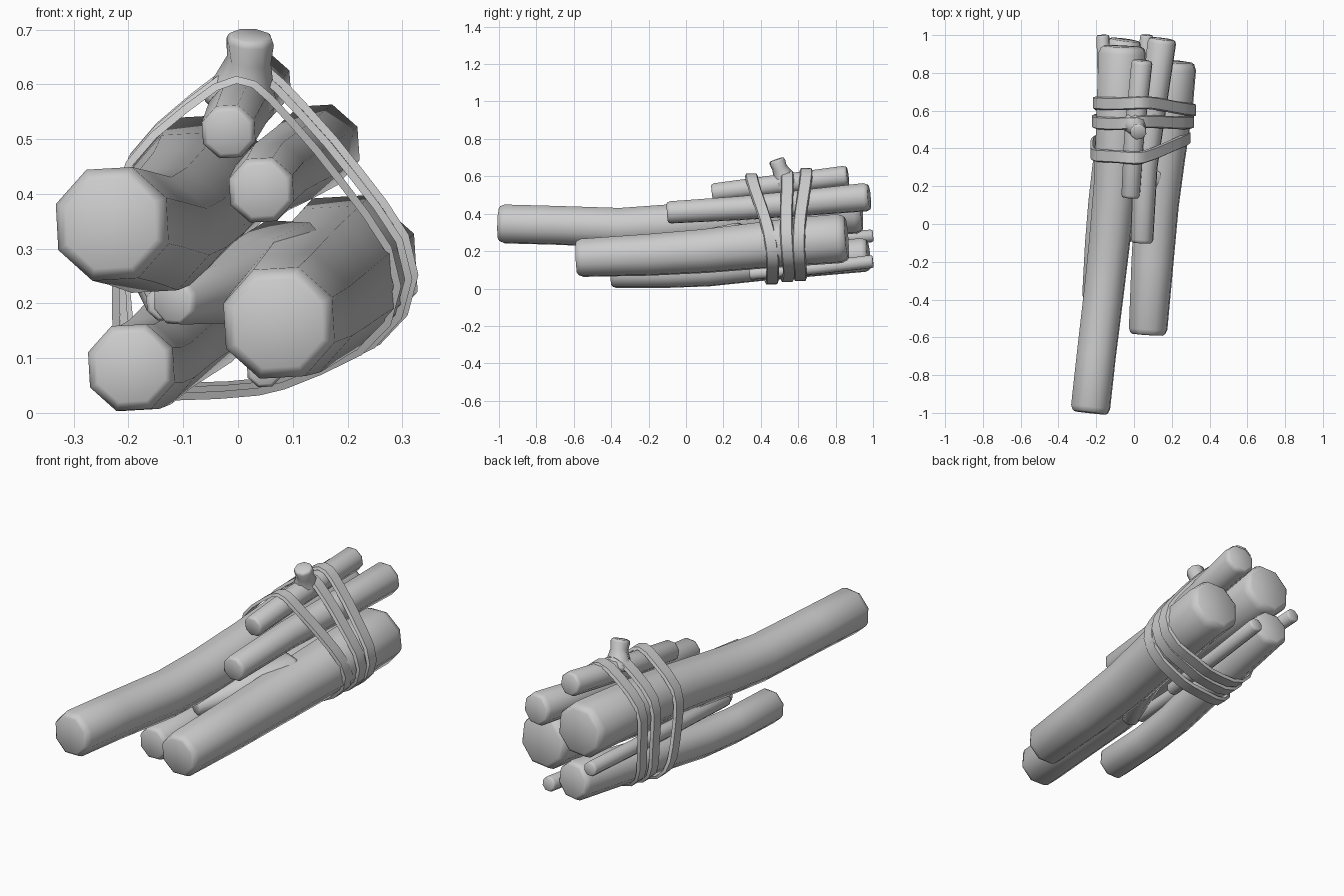
import bpy, bmesh, math
from mathutils import Vector

if "Cube" in bpy.data.objects:
    bpy.data.objects.remove(bpy.data.objects["Cube"])

SIDES = 8


def finish(name, bm, angle=60):
    bmesh.ops.recalc_face_normals(bm, faces=bm.faces)
    me = bpy.data.meshes.new(name)
    bm.to_mesh(me)
    bm.free()
    ob = bpy.data.objects.new(name, me)
    bpy.context.collection.objects.link(ob)
    bpy.ops.object.select_all(action='DESELECT')
    ob.select_set(True)
    bpy.context.view_layer.objects.active = ob
    bpy.ops.object.shade_smooth_by_angle(angle=math.radians(angle))
    return ob


def sample(path, y):
    """Centre x, z and radius of a log at a given y, or None outside it."""
    for a, b in zip(path, path[1:]):
        if a[1] <= y <= b[1]:
            t = (y - a[1]) / (b[1] - a[1])
            return [a[i] + (b[i] - a[i]) * t for i in (0, 2, 3)]


def make_log(name, path, turn=0.45):
    """Eight-sided log through (x, y, z, radius) points with rounded ends."""
    pts = [(Vector(p[:3]), p[3]) for p in path]

    def end(p, q):
        d = (q[0] - p[0]).normalized()
        r = p[1]
        return [(p[0], r * .8), (p[0] + d * r * .07, r * .91), (p[0] + d * r * .28, r)]
    stations = end(pts[0], pts[1]) + pts[1:-1] + end(pts[-1], pts[-2])[::-1]
    bm = bmesh.new()
    rings = []
    for i, (c, r) in enumerate(stations):
        d = (stations[min(i + 1, len(stations) - 1)][0] - stations[max(i - 1, 0)][0]).normalized()
        u = d.cross(Vector((0, 0, 1))).normalized()
        v = u.cross(d)
        rings.append([bm.verts.new(c + r * (u * math.cos(a) + v * math.sin(a)))
                      for a in (turn + math.tau * k / SIDES for k in range(SIDES))])
    for a, b in zip(rings, rings[1:]):
        for k in range(SIDES):
            j = (k + 1) % SIDES
            bm.faces.new((a[k], a[j], b[j], b[k]))
    bm.faces.new(rings[0])
    bm.faces.new(rings[-1])
    return finish(name, bm)


# Logs and sticks: x, y, z, radius from front to back
LOGS = {
    "long_log": [(-.233, -1, .346, .11), (-.2, -.7, .338, .11), (-.158, -.35, .325, .112),
                 (-.13, -.1, .34, .115), (-.1, .2, .37, .12),
                 (-.085, .45, .395, .125), (-.06, .94, .42, .134)],
    "right_log": [(.073, -.585, .163, .108), (.098, -.2, .18, .118), (.12, .1, .2, .124),
                  (.148, .35, .225, .13), (.18, .6, .25, .137), (.2, .86, .27, .139)],
    "bottom_log": [(-.196, -.4, .083, .084), (-.18, -.1, .083, .084), (-.16, .12, .093, .086),
                   (-.125, .4, .125, .089), (-.05, .975, .182, .096)],
    "upper_right_branch": [(.042, -.1, .406, .063), (.06, .3, .43, .068),
                           (.1, .6, .455, .073), (.15, .98, .49, .08)],
    "top_branch": [(-.018, .14, .512, .052), (.0, .45, .55, .056), (.043, .865, .602, .059)],
    "left_stick": [(-.135, -.12, .2, .034), (-.15, .4, .235, .036), (-.165, 1, .282, .036)],
    "under_stick": [(.048, .34, .078, .034), (.058, .7, .11, .036), (.066, 1, .145, .037)],
}
for name, path in LOGS.items():
    make_log(name, path)

# Cut-off twigs on the top branch and on the inner side of the right log
make_log("top_twig_stub", [(.0, .535, .555, .07), (.01, .522, .6, .057),
                           (.02, .5, .645, .041), (.023, .484, .69, .045)])
make_log("inner_twig_stub", [(.1, .3, .25, .11), (.03, .12, .24, .085),
                             (-.05, -.04, .22, .06), (-.12, -.17, .203, .046)])


def hull(points):
    """Convex outline of 2D points, counter-clockwise."""
    points = sorted(points)

    def half(seq):
        out = []
        for p in seq:
            while len(out) > 1 and ((out[-1][0] - out[-2][0]) * (p[1] - out[-2][1])
                                    - (out[-1][1] - out[-2][1]) * (p[0] - out[-2][0])) <= 0:
                out.pop()
            out.append(p)
        return out[:-1]
    return half(points) + half(points[::-1])


def make_band(name, y0, lean, skew):
    """Flat strap pulled tight round the bundle at y0."""
    pts = []
    for path in LOGS.values():
        s = sample(path, y0)
        if s:
            pts += [(s[0] + (s[2] + .004) * math.cos(a), s[1] + (s[2] + .004) * math.sin(a))
                    for a in (math.tau * k / 12 for k in range(12))]
    outline = hull(pts)
    loop = []
    for p, q in zip(outline, outline[1:] + outline[:1]):
        p, q = Vector(p), Vector(q)
        n = max(1, round((q - p).length / .07))
        loop += [p.lerp(q, k / n) for k in range(n)]
    count = len(loop)
    # Soften the corners of the loop
    loop = [loop[i - 1] * .2 + loop[i] * .6 + loop[(i + 1) % count] * .2 for i in range(count)]
    bm = bmesh.new()
    rings = []
    for i, p in enumerate(loop):
        t = (loop[(i + 1) % count] - loop[i - 1]).normalized()
        out = Vector((t.y, -t.x)) * .014
        y = y0 + lean * (p.y - .3) + skew * p.x + .006 * math.sin(math.tau * 3 * i / count)
        rings.append([bm.verts.new((p.x + out.x * o, y + w, p.y + out.y * o))
                      for o, w in ((0, -.034), (1, -.028), (1, .028), (0, .034))])
    for i in range(count):
        a, b = rings[i], rings[(i + 1) % count]
        for k in range(4):
            j = (k + 1) % 4
            bm.faces.new((a[k], a[j], b[j], b[k]))
    return finish(name, bm, 55)


# Three straps holding the bundle
make_band("front_strap", .41, -.2, .1)
make_band("middle_strap", .542, -.02, .0)
make_band("back_strap", .625, .05, -.05)
